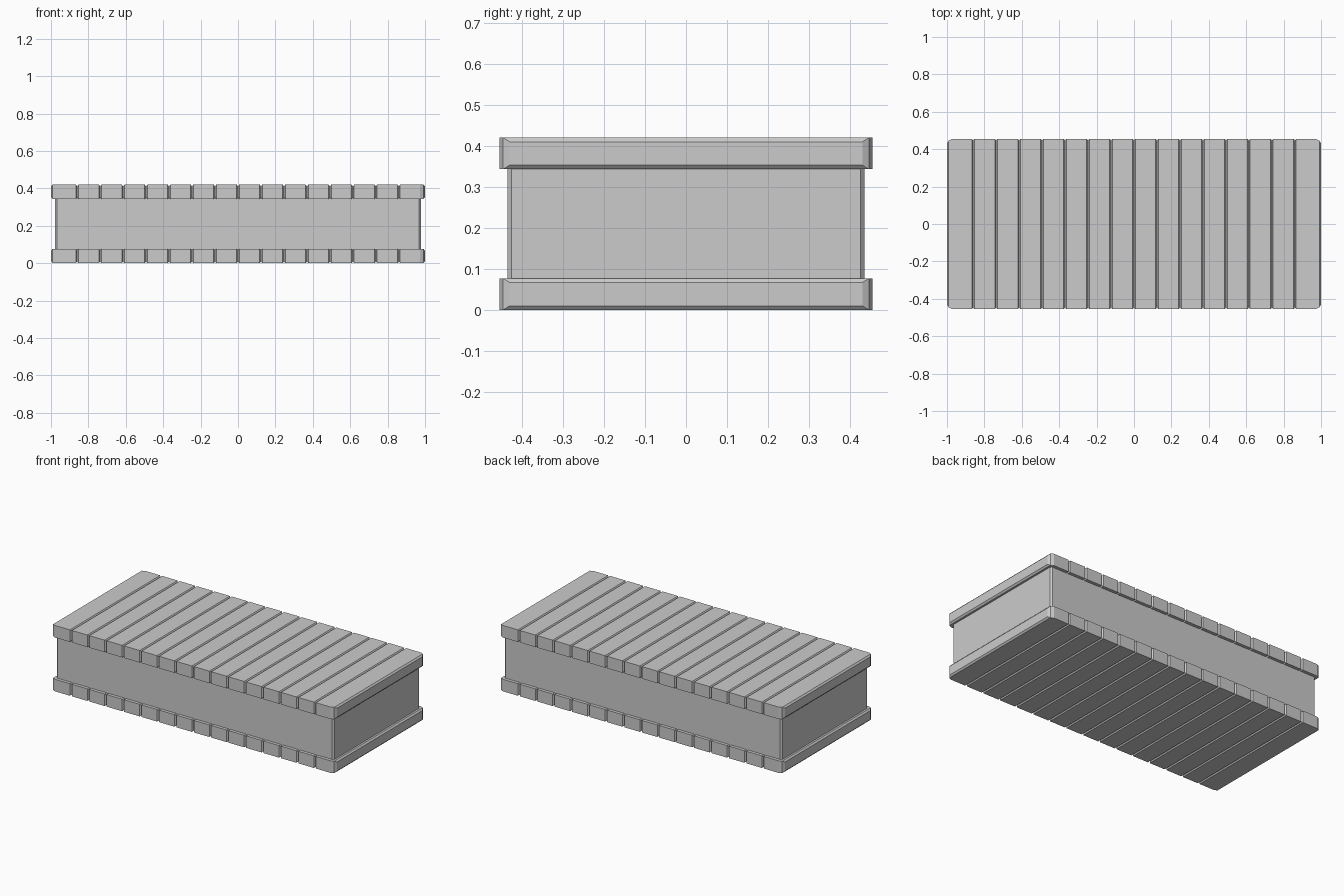
import bpy, bmesh

if "Cube" in bpy.data.objects:
    bpy.data.objects.remove(bpy.data.objects["Cube"])

def loft(name, stations, z0, z1):
    """Skin rectangular sections (x, half depth, z inset) along x."""
    bm = bmesh.new()
    rings = []
    for x, y, dz in stations:
        a, b = z0 + dz, z1 - dz
        rings.append([bm.verts.new(c) for c in
                      ((x, -y, a), (x, y, a), (x, y, b), (x, -y, b))])
    for r, s in zip(rings, rings[1:]):
        for i in range(4):
            j = (i + 1) % 4
            bm.faces.new((r[i], r[j], s[j], s[i]))
    bm.faces.new(rings[0])
    bm.faces.new(rings[-1])
    bmesh.ops.recalc_face_normals(bm, faces=bm.faces)
    mesh = bpy.data.meshes.new(name)
    bm.to_mesh(mesh)
    bm.free()
    ob = bpy.data.objects.new(name, mesh)
    bpy.context.collection.objects.link(ob)
    return ob

# Slatted panels: chamfered ends and V grooves between sixteen slats
DEPTH, HALF = 0.455, 0.007
end = [(1.0, 0.43, 0.01), (0.991, 0.446, 0.0), (0.972, DEPTH, 0.0)]
panel = [(-x, y, dz) for x, y, dz in end]
for i in range(15):
    x = (i - 7) * 0.1229
    panel += [(x - HALF, DEPTH, 0.0), (x, DEPTH - 0.009, 0.009), (x + HALF, DEPTH, 0.0)]
panel += end[::-1]
loft("bottom_slat_panel", panel, 0.0, 0.077)
loft("top_slat_panel", panel, 0.343, 0.42)

# Plain core with chamfered upright corners
core = [(-0.979, 0.425, 0), (-0.968, 0.435, 0), (0.968, 0.435, 0), (0.979, 0.425, 0)]
loft("core_block", core, 0.07, 0.35)
